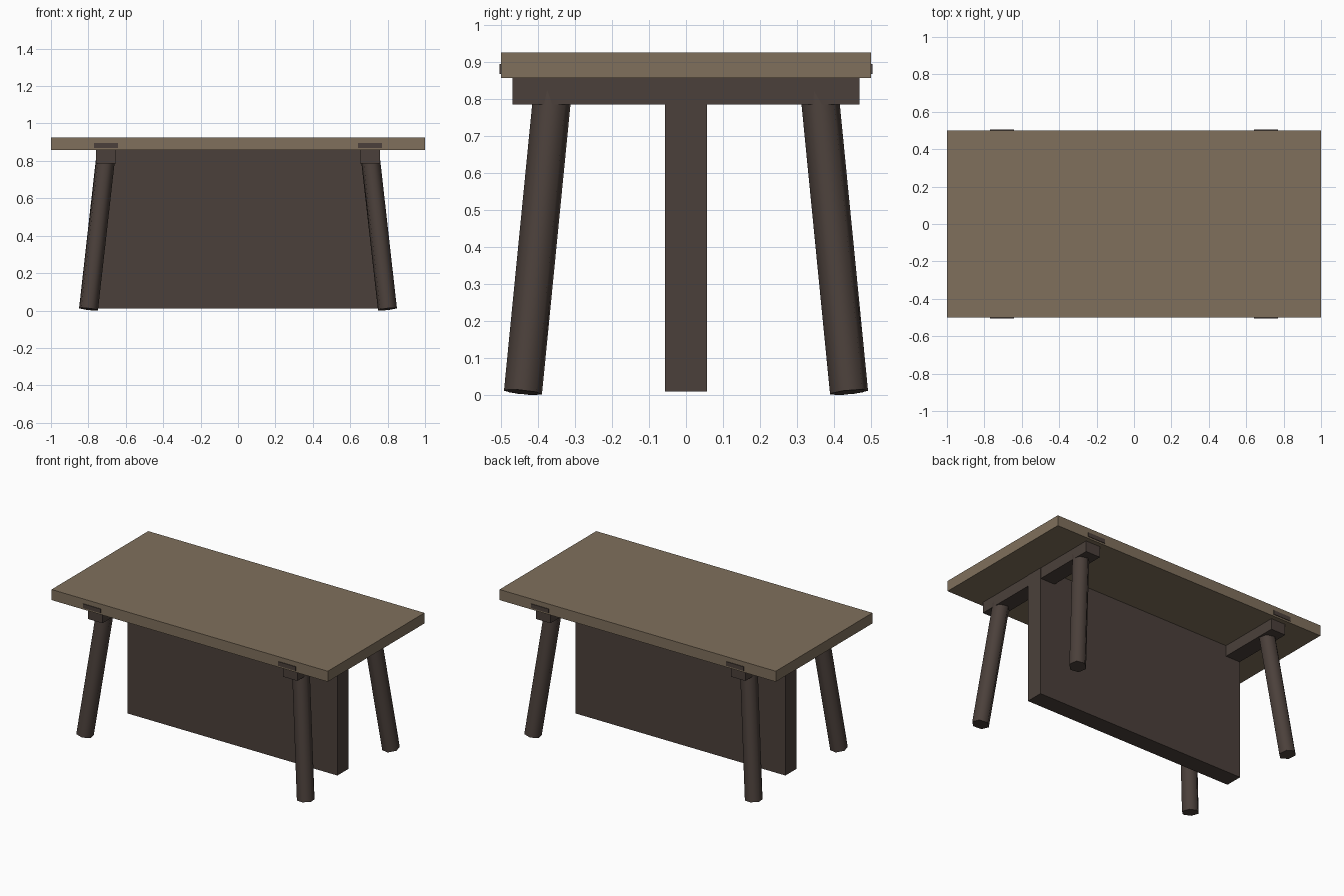
import bpy, math
from mathutils import Vector, Matrix

cube = bpy.data.objects.get("Cube")
if cube:
    bpy.data.objects.remove(cube, do_unlink=True)


def material(name, rgb):
    m = bpy.data.materials.new(name)
    m.use_nodes = True
    color = (*rgb, 1)
    m.diffuse_color = color
    bsdf = next(n for n in m.node_tree.nodes if n.type == 'BSDF_PRINCIPLED')
    bsdf.inputs["Base Color"].default_value = color
    return m


light_wood = material("light wood", (0.215, 0.162, 0.107))
dark_wood = material("dark wood", (0.070, 0.051, 0.043))


def box(name, low, high, mat):
    low, high = Vector(low), Vector(high)
    bpy.ops.mesh.primitive_cube_add(size=1)
    ob = bpy.context.object
    ob.name = name
    ob.data.transform(Matrix.Translation((low + high) / 2)
                      @ Matrix.Diagonal((*(high - low), 1)))
    ob.data.materials.append(mat)
    return ob


def leg(name, foot, top, radius, mat):
    foot, top = Vector(foot), Vector(top)
    axis = top - foot
    bpy.ops.mesh.primitive_cylinder_add(vertices=6, radius=radius, depth=axis.length)
    ob = bpy.context.object
    ob.name = name
    tilt = Vector((0, 0, 1)).rotation_difference(axis).to_matrix().to_4x4()
    roll = Matrix.Rotation(math.radians(13.5), 4, 'Z')
    ob.data.transform(Matrix.Translation((foot + top) / 2) @ tilt @ roll)
    ob.data.materials.append(mat)
    # Rounded sides, crisp end caps
    bpy.ops.object.shade_smooth_by_angle(angle=math.radians(65))


# Tabletop and the upright panel under it
box("tabletop", (-1, -0.5, 0.857), (1, 0.5, 0.926), light_wood)
box("centre_panel", (-0.76, -0.057, 0.01), (0.76, 0.057, 0.86), dark_wood)

# Each end: batten, through key in the tabletop edge, two splayed legs
for side, s in (("left", 1), ("right", -1)):
    def span(a, b):
        return sorted((s * a, s * b))
    x0, x1 = span(0.653, 0.758)
    box(side + "_batten", (x0, -0.469, 0.786), (x1, 0.469, 0.86), dark_wood)
    x0, x1 = span(0.642, 0.77)
    box(side + "_key", (x0, -0.504, 0.868), (x1, 0.504, 0.895), dark_wood)
    for end, e in (("front", -1), ("back", 1)):
        leg(f"{end}_{side}_leg", (s * 0.799, e * 0.441, 0.0075),
            (s * 0.704, e * 0.358, 0.85), 0.053, dark_wood)
